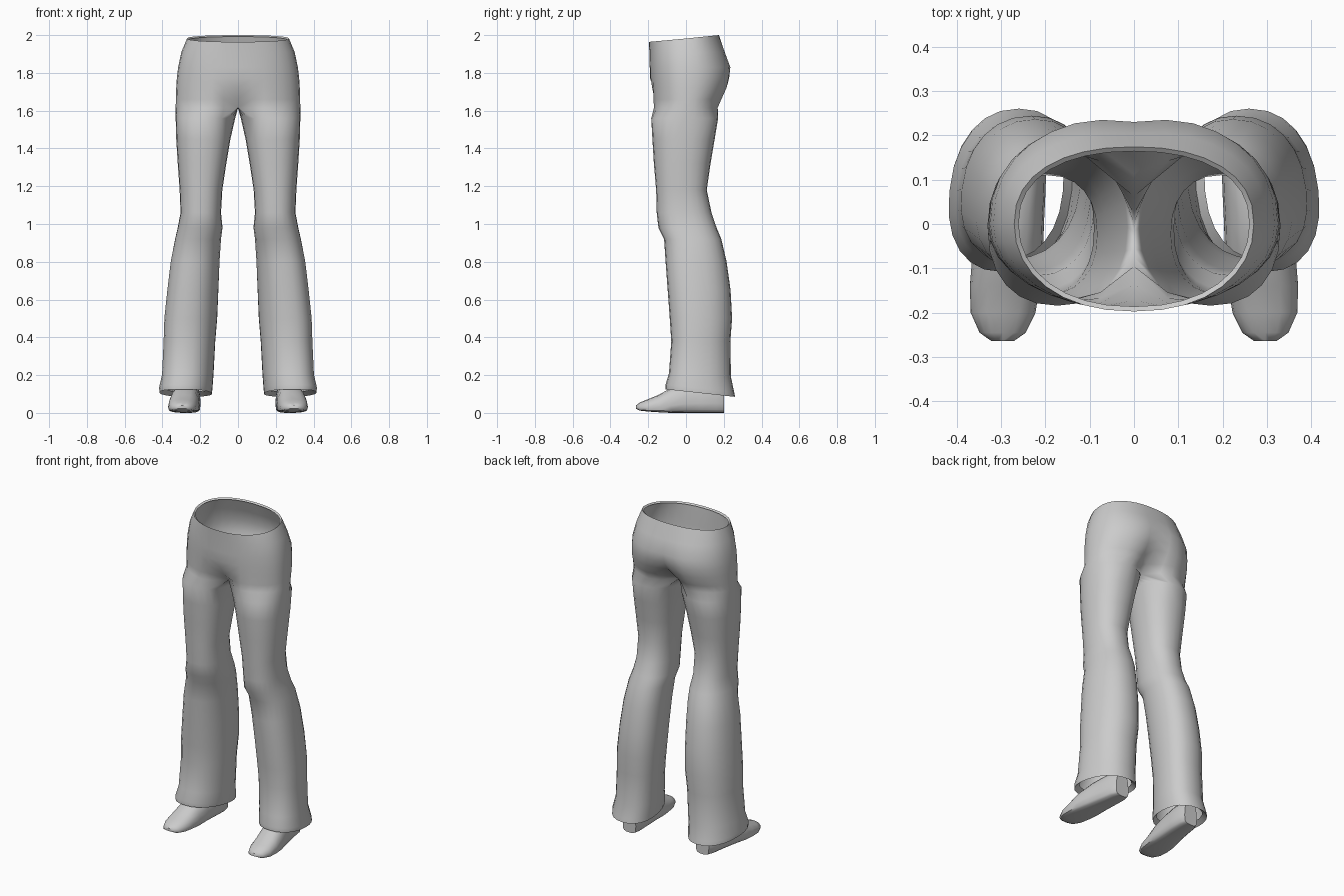
import bpy, bmesh
from math import sin, cos, pi, exp, radians

default = bpy.data.objects.get("Cube")
if default:
    bpy.data.objects.remove(default, do_unlink=True)

SIDES = 24          # points around each leg
HALF = SIDES // 3   # points from the hip side to the centre line

grey = bpy.data.materials.new("plain_grey")
grey.use_nodes = True
grey.diffuse_color = (0.6, 0.6, 0.6, 1)
shader = grey.node_tree.nodes["Principled BSDF"]
shader.inputs["Base Color"].default_value = grey.diffuse_color
shader.inputs["Roughness"].default_value = 0.8


def power(value, exponent):
    """Signed power, used for boxy or pointed ellipses."""
    return abs(value) ** exponent * (1 if value >= 0 else -1)


def leg_ring(z, inner, outer, front, back, tilt=0, lean=0):
    """Rounded leg section; lean slides its front outwards."""
    cx, cy = (inner + outer) / 2, (front + back) / 2
    rx, ry = (outer - inner) / 2, (back - front) / 2
    ring = []
    for i in range(SIDES):
        a = 2 * pi * i / SIDES
        dy = ry * power(sin(a), 0.88)
        x = cx + rx * power(cos(a), 0.88) - lean * dy
        ring.append((x, cy + dy, z + tilt * dy / ry))
    return ring


def hip_ring(z, width, front, back, front_dip, back_dip, tilt=0):
    """Half hip section, closed along the centre line."""
    ring = []
    for i in range(SIDES):
        k = i if i <= SIDES // 2 else i - SIDES
        if abs(k) <= HALF:
            a = pi / 2 * k / HALF
            x = 0 if abs(k) == HALF else width * cos(a) ** 0.9
            groove = exp(-(x / 0.07) ** 2)
            if k > 0:
                y = back * sin(a) ** 0.85 - back_dip * groove
            else:
                y = -abs(front) * abs(sin(a)) ** 0.95 + front_dip * groove
        else:
            t = (i - HALF) / (SIDES - 2 * HALF)
            x = 0
            y = (back - back_dip) * (1 - t) + (front + front_dip) * t
        ring.append((x, y, z + tilt * y / (back if y > 0 else -front)))
    return ring


def loft(name, rings, cap=False):
    """Skin the rings in order, then mirror the half to the other side."""
    bm = bmesh.new()
    loops = [[bm.verts.new(p) for p in ring] for ring in rings]
    count = len(loops[0])
    for low, high in zip(loops, loops[1:]):
        for i in range(count):
            j = (i + 1) % count
            bm.faces.new((low[i], low[j], high[j], high[i]))
    if cap:
        bm.faces.new(loops[0][::-1])
        bm.faces.new(loops[-1])
        bmesh.ops.recalc_face_normals(bm, faces=bm.faces)
    # open the inside along the centre line
    seam = [f for f in bm.faces if all(abs(v.co.x) < 1e-6 for v in f.verts)]
    bmesh.ops.delete(bm, geom=seam, context='FACES')
    mesh = bpy.data.meshes.new(name)
    bm.to_mesh(mesh)
    bm.free()
    mesh.materials.append(grey)
    obj = bpy.data.objects.new(name, mesh)
    bpy.context.collection.objects.link(obj)
    mirror = obj.modifiers.new("both_sides", 'MIRROR')
    mirror.use_clip = True
    bpy.ops.object.select_all(action='DESELECT')
    obj.select_set(True)
    bpy.context.view_layer.objects.active = obj
    bpy.ops.object.shade_smooth_by_angle(angle=radians(50))
    return obj


# Flared legs: height, inner, outer, front, back, tilt, lean
legs = [
    (0.13, 0.16, 0.39, -0.08, 0.23, -0.02, 0.1),
    (0.105, 0.14, 0.415, -0.108, 0.26, -0.02, 0.1),
    (0.13, 0.137, 0.416, -0.108, 0.255, -0.02, 0.1),
    (0.2, 0.132, 0.4, -0.09, 0.238, -0.01, 0.12),
    (0.38, 0.122, 0.392, -0.078, 0.235, 0, 0.12),
    (0.5, 0.112, 0.388, -0.086, 0.244, 0, 0.12),
    (0.65, 0.105, 0.373, -0.097, 0.236, 0, 0.1),
    (0.8, 0.098, 0.356, -0.108, 0.215, 0, 0.08),
    (0.92, 0.09, 0.333, -0.116, 0.187, 0, 0.05),
    (0.98, 0.082, 0.319, -0.146, 0.162, 0, 0.03),
    (1.06, 0.09, 0.304, -0.155, 0.135, 0, 0),
    (1.18, 0.083, 0.309, -0.158, 0.11, 0, 0),
    (1.32, 0.062, 0.319, -0.17, 0.13, 0, 0),
    (1.45, 0.04, 0.327, -0.178, 0.152, 0, 0),
    (1.56, 0.015, 0.33, -0.184, 0.17, 0, 0),
]

# Hips and waist: height, width, front, back, front dip, back dip, tilt
hips = [
    (1.615, 0.33, -0.185, 0.182, 0.09, 0.12),
    (1.66, 0.329, -0.186, 0.202, 0.05, 0.09),
    (1.72, 0.327, -0.187, 0.23, 0.015, 0.045),
    (1.77, 0.324, -0.19, 0.24, 0, 0.025),
    (1.83, 0.317, -0.192, 0.243, 0, 0.013),
    (1.91, 0.3, -0.194, 0.21, 0, 0.005),
    (1.982, 0.27, -0.197, 0.174, 0, 0, 0.018),
    (1.974, 0.26, -0.186, 0.164, 0, 0, 0.018),
]
loft("trousers", [leg_ring(*r) for r in legs] + [hip_ring(*r) for r in hips])


# Shoes: y, centre, half width, bottom, top
def shoe_ring(y, cx, half, bottom, top):
    side = bottom + 0.3 * (top - bottom)
    ring = []
    for i in range(16):
        a = 2 * pi * i / 16
        s = sin(a)
        z = side + (top - side) * s if s > 0 else side + (side - bottom) * power(s, 0.4)
        ring.append((cx + half * power(cos(a), 0.75), y, z))
    return ring


shoe = [
    (-0.264, 0.296, 0.025, 0.022, 0.04),
    (-0.245, 0.296, 0.052, 0.012, 0.055),
    (-0.2, 0.295, 0.073, 0.007, 0.073),
    (-0.14, 0.291, 0.079, 0.003, 0.098),
    (-0.08, 0.285, 0.08, 0, 0.132),
    (0, 0.275, 0.072, 0, 0.16),
    (0.08, 0.265, 0.066, 0, 0.17),
    (0.16, 0.258, 0.06, 0, 0.17),
    (0.2, 0.254, 0.045, 0, 0.165),
]
loft("shoes", [shoe_ring(*r) for r in shoe], cap=True)
